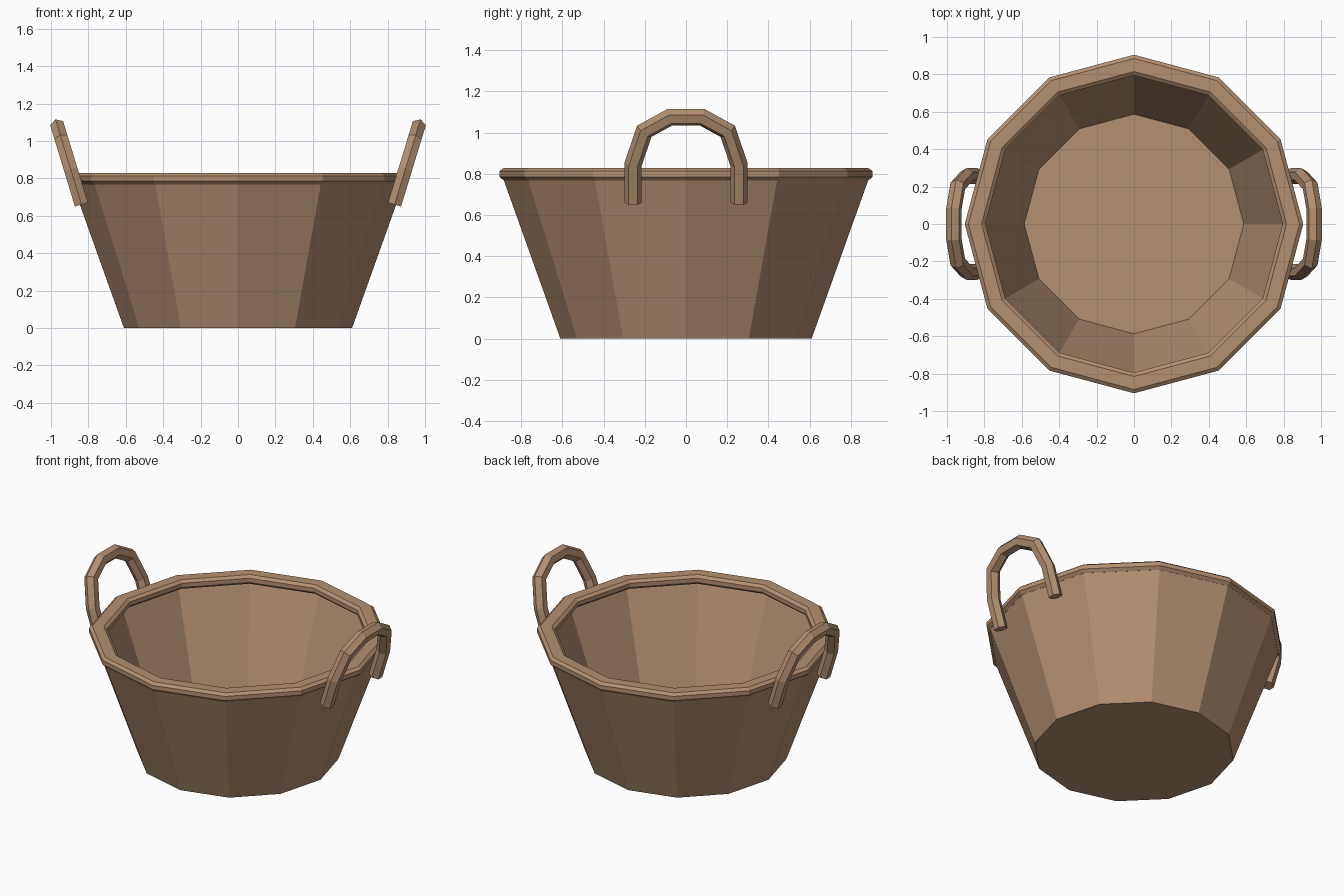
import bpy, bmesh
from math import sin, cos, pi
from mathutils import Vector

cube = bpy.data.objects.get("Cube")
if cube:
    bpy.data.objects.remove(cube)

SIDES = 12

wood = bpy.data.materials.new("warm_brown_wood")
wood.use_nodes = True
BROWN = (0.456, 0.279, 0.162, 1)
wood.diffuse_color = BROWN
wood.node_tree.nodes["Principled BSDF"].inputs["Base Color"].default_value = BROWN


def bridge(bm, a, b):
    """Join two closed loops of vertices with quads."""
    n = len(a)
    for i in range(n):
        j = (i + 1) % n
        bm.faces.new((a[i], a[j], b[j], b[i]))


def finish(bm, name):
    bmesh.ops.recalc_face_normals(bm, faces=bm.faces)
    mesh = bpy.data.meshes.new(name)
    bm.to_mesh(mesh)
    bm.free()
    mesh.materials.append(wood)
    obj = bpy.data.objects.new(name, mesh)
    bpy.context.collection.objects.link(obj)
    return obj


def lathe(name, profile, closed):
    """Turn (radius, z) points about z; an open profile gets flat end caps."""
    bm = bmesh.new()
    rings = [[bm.verts.new((r * cos(2 * pi * i / SIDES), r * sin(2 * pi * i / SIDES), z))
              for i in range(SIDES)] for r, z in profile]
    for a, b in zip(rings, rings[1:]):
        bridge(bm, a, b)
    if closed:
        bridge(bm, rings[-1], rings[0])
    else:
        bm.faces.new(rings[0])
        bm.faces.new(rings[-1])
    return finish(bm, name)


# Tub: outer wall, lip hidden in the rim, inner wall and floor
lathe("tub", [(0.61, 0), (0.887, 0.775), (0.862, 0.775), (0.587, 0.02)], False)

# Rim: chamfered band around the top
lathe("rim", [(0.905, 0.785), (0.905, 0.813), (0.885, 0.828), (0.815, 0.828),
              (0.795, 0.813), (0.795, 0.785), (0.815, 0.767), (0.885, 0.767)], True)


# Handles: hexagonal bar swept along an arch that leans outward
def handle(name, side):
    half = [(0.257, 0.66), (0.257, 0.845), (0.203, 1.006), (0.077, 1.075)]
    arch = half + [(-y, z) for y, z in reversed(half)]
    path = [Vector((side * (0.837 + 0.305 * (z - 0.66)), y, z)) for y, z in arch]
    across = Vector((side, 0, -0.305)).normalized()
    bm = bmesh.new()
    rings = []
    for i, p in enumerate(path):
        before = (p - path[i - 1]).normalized() if i else None
        after = (path[i + 1] - p).normalized() if i + 1 < len(path) else None
        before, after = before or after, after or before
        tangent = (before + after).normalized()
        outward = across.cross(tangent) / tangent.dot(after)
        rings.append([bm.verts.new(p + 0.042 * (cos(k * pi / 3) * outward + sin(k * pi / 3) * across))
                      for k in range(6)])
    for a, b in zip(rings, rings[1:]):
        bridge(bm, a, b)
    bm.faces.new(rings[0])
    bm.faces.new(rings[-1])
    return finish(bm, name)


handle("left_handle", 1)
handle("right_handle", -1)
